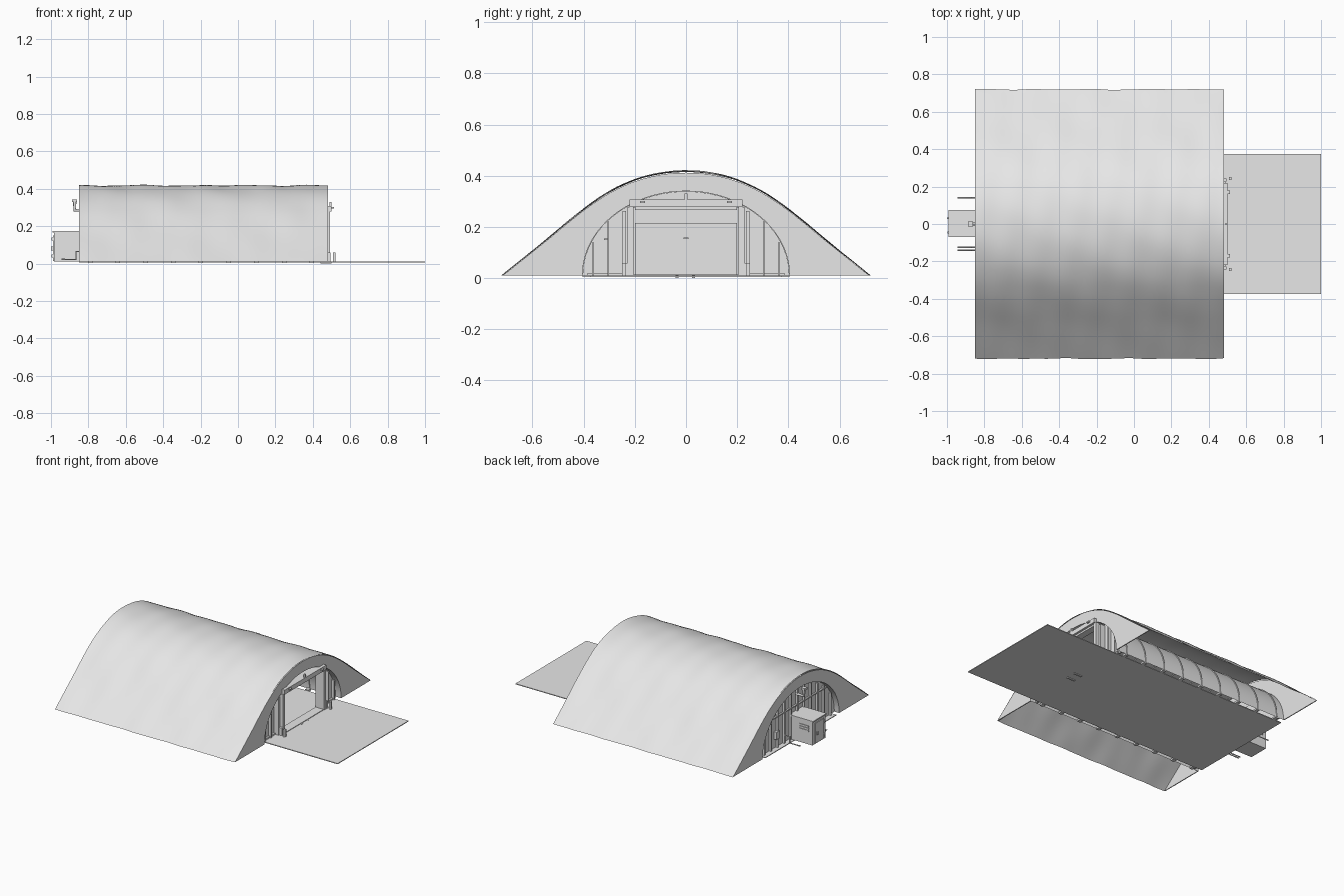
import bpy, bmesh, math
from math import sin, cos, pi

old = bpy.data.objects.get("Cube")
if old:
    bpy.data.objects.remove(old, do_unlink=True)

grey = bpy.data.materials.new("concrete_grey")
grey.use_nodes = True
COLOR = (0.8, 0.8, 0.8, 1)
grey.diffuse_color = COLOR
grey.node_tree.nodes["Principled BSDF"].inputs["Base Color"].default_value = COLOR

BACK, FRONT, BASE = -0.85, 0.48, 0.01


def finish(name, bm, smooth=False):
    bmesh.ops.recalc_face_normals(bm, faces=bm.faces)
    mesh = bpy.data.meshes.new(name)
    bm.to_mesh(mesh)
    bm.free()
    mesh.materials.append(grey)
    for p in mesh.polygons:
        p.use_smooth = smooth
    ob = bpy.data.objects.new(name, mesh)
    bpy.context.collection.objects.link(ob)
    return ob


def box(name, x0, x1, y0, y1, z0, z1):
    bm = bmesh.new()
    bmesh.ops.create_cube(bm, size=1)
    for v in bm.verts:
        v.co.x = x0 + (v.co.x + 0.5) * (x1 - x0)
        v.co.y = y0 + (v.co.y + 0.5) * (y1 - y0)
        v.co.z = z0 + (v.co.z + 0.5) * (z1 - z0)
    return finish(name, bm)


def plate(name, outline, x0, x1):
    """Extrude a (y, z) outline along x."""
    bm = bmesh.new()
    face = bm.faces.new([bm.verts.new((x0, y, z)) for y, z in outline])
    ext = bmesh.ops.extrude_face_region(bm, geom=[face])
    for g in ext["geom"]:
        if isinstance(g, bmesh.types.BMVert):
            g.co.x = x1
    return finish(name, bm)


def sheet(name, rows, smooth=True):
    """Skin rows of points into one surface."""
    bm = bmesh.new()
    grid = [[bm.verts.new(p) for p in row] for row in rows]
    for a, b in zip(grid, grid[1:]):
        for i in range(len(a) - 1):
            bm.faces.new((a[i], a[i + 1], b[i + 1], b[i]))
    return finish(name, bm, smooth)


def pipe(name, points, radius):
    curve = bpy.data.curves.new(name, "CURVE")
    curve.dimensions = "3D"
    curve.bevel_depth = radius
    curve.bevel_resolution = 2
    curve.use_fill_caps = True
    spline = curve.splines.new("POLY")
    spline.points.add(len(points) - 1)
    for p, co in zip(spline.points, points):
        p.co = (*co, 1)
    curve.materials.append(grey)
    ob = bpy.data.objects.new(name, curve)
    bpy.context.collection.objects.link(ob)


def arch(a, b, n=40):
    return [(a * cos(pi * i / n), BASE + b * sin(pi * i / n)) for i in range(n + 1)]


# Outer profile, sampled smoothly through a few half-profile points
half = [(0.72, 0.01), (0.63, 0.082), (0.54, 0.155), (0.45, 0.23), (0.375, 0.288),
        (0.29, 0.343), (0.2, 0.384), (0.1, 0.41), (0, 0.418)]
knots = half + [(-y, z) for y, z in half[-2::-1]]


def smooth_path(pts, steps):
    out = []
    for i in range(len(pts) - 1):
        p0, p1, p2 = pts[max(i - 1, 0)], pts[i], pts[i + 1]
        p3 = pts[min(i + 2, len(pts) - 1)]
        for s in range(steps):
            t = s / steps
            out.append(tuple(0.5 * (2 * b + (c - a) * t + (2 * a - 5 * b + 4 * c - d) * t * t
                                    + (3 * b - a - 3 * c + d) * t ** 3)
                             for a, b, c, d in zip(p0, p1, p2, p3)))
    return out + [pts[-1]]


profile = smooth_path(knots, 4)

# Weathered earth-and-concrete outer shell with gentle diagonal ripples
rows = []
for i in range(97):
    x = BACK + (FRONT - BACK) * i / 96
    row = []
    for y, z in profile:
        w = (0.5 * sin(21 * x + 9 * y) + 0.3 * sin(37 * x - 6 * y + 1)
             + 0.3 * sin(13 * x + 23 * y + 2)) * 0.0045
        k = 1 + w / 0.5
        row.append((x, y * (1 + w), max(BASE, BASE + (z - BASE) * k)))
    rows.append(row)
sheet("outer_shell", rows)

# End faces between shell and inner vault
inner = arch(0.405, 0.33)
rim = [(y * 0.995, BASE + (z - BASE) * 0.985) for y, z in profile]
for name, x0, x1 in (("front_end_face", FRONT - 0.006, FRONT),
                     ("back_end_face", BACK, BACK + 0.006)):
    plate(name, rim + inner[::-1], x0, x1)

# Inner vault and its hoops
sheet("inner_vault", [[(x, y, z) for y, z in inner] for x in (BACK, FRONT)])
hoop = arch(0.41, 0.335) + arch(0.400, 0.325)[::-1]
for i in range(9):
    x = BACK + 0.06 + i * 0.148
    plate("vault_hoop", hoop, x - 0.003, x + 0.003)
    for s in (-1, 1):
        box("hoop_foot", x - 0.012, x + 0.012, s * 0.39 - 0.015, s * 0.39 + 0.015, 0.004, 0.016)

# Floor and apron in one slab
box("floor_apron", BACK, 1.0, -0.375, 0.375, 0.005, BASE)
for y in (-0.035, 0.03):
    box("floor_drain", 0.44, 0.5, y - 0.006, y + 0.006, 0, 0.012)

# Front wall with a doorway
door = [(0.205, BASE), (0.205, 0.275), (-0.205, 0.275), (-0.205, BASE)]
plate("front_wall", arch(0.404, 0.329) + door[::-1], 0.43, 0.44)
box("door_lintel", 0.44, 0.5, -0.22, 0.22, 0.278, 0.308)
box("door_track", 0.44, 0.485, -0.2, 0.2, 0.266, 0.278)
box("door_sill", 0.43, 0.49, -0.205, 0.205, BASE, 0.014)
for s in (-1, 1):
    def side(name, x0, x1, a, b, z0, z1):
        box(name, x0, x1, min(s * a, s * b), max(s * a, s * b), z0, z1)
    side("door_post", 0.43, 0.492, 0.205, 0.228, BASE, 0.278)
    side("door_jamb", 0.44, 0.475, 0.234, 0.249, BASE, 0.262)
    side("post_base", 0.44, 0.495, 0.228, 0.243, BASE, 0.06)
    side("wall_rib", 0.44, 0.46, 0.3, 0.307, BASE, 0.222)
    side("wall_rib", 0.44, 0.46, 0.36, 0.367, BASE, 0.14)
    side("wall_skirt", 0.44, 0.452, 0.25, 0.385, BASE, 0.02)
    side("door_lamp", 0.5, 0.512, 0.16, 0.18, 0.294, 0.302)
    side("bollard", 0.508, 0.522, 0.235, 0.25, BASE, 0.06)
box("front_handle", 0.44, 0.448, -0.32, -0.3, 0.148, 0.154)
box("sign_lamp", 0.488, 0.5, -0.006, 0.006, 0.308, 0.33)

# Rear wall with pilasters and a cross rail
plate("rear_wall", arch(0.404, 0.329), -0.815, -0.805)
for i in range(-5, 6):
    y = i * 0.07
    top = BASE + 0.325 * math.sqrt(1 - (y / 0.4) ** 2) - 0.008
    box("rear_pilaster", -0.83, -0.815, y - 0.005, y + 0.005, BASE, top)
box("rear_rail", -0.826, -0.815, -0.31, 0.31, 0.21, 0.218)
box("inner_rear_panel", -0.805, -0.797, -0.2, 0.2, BASE, 0.215)
box("panel_handle", -0.797, -0.79, -0.01, 0.01, 0.152, 0.158)
box("rear_hatch", -0.835, -0.815, 0.2, 0.235, 0.07, 0.12)

# Hanging hall lamps
for i in range(5):
    for y in (-0.12, 0.12):
        x = -0.65 + i * 0.23
        box("hall_lamp", x - 0.03, x + 0.03, y - 0.012, y + 0.012, 0.27, 0.282)
        box("lamp_stem", x - 0.003, x + 0.003, y - 0.003, y + 0.003, 0.282, 0.326)

# Rear plant box
box("plant_box", -0.985, -0.815, -0.066, 0.07, BASE, 0.166)
box("plant_roof", -0.992, -0.815, -0.07, 0.075, 0.166, 0.174)
box("plant_door", -0.99, -0.985, -0.045, 0.045, 0.015, 0.15)
box("plant_handle", -1.0, -0.99, 0.028, 0.036, 0.07, 0.09)
for z in (0.04, 0.13):
    box("plant_hinge", -0.996, -0.985, -0.05, -0.04, z - 0.008, z + 0.008)
for z in (0.1, 0.115, 0.13):
    box("plant_louvre", -0.96, -0.89, 0.07, 0.074, z - 0.004, z + 0.004)

# Rear exhaust and drain pipes
pipe("exhaust_pipe", [(-0.815, 0, 0.285), (-0.873, 0, 0.285), (-0.873, 0, 0.33)], 0.009)
box("exhaust_cap", -0.888, -0.86, -0.014, 0.014, 0.328, 0.342)
for y in (0.14, -0.125, -0.14):
    pipe("drain_pipe", [(-0.815, y, 0.065), (-0.866, y, 0.065), (-0.866, y, 0.022),
                        (-0.945, y, 0.022)], 0.004)
